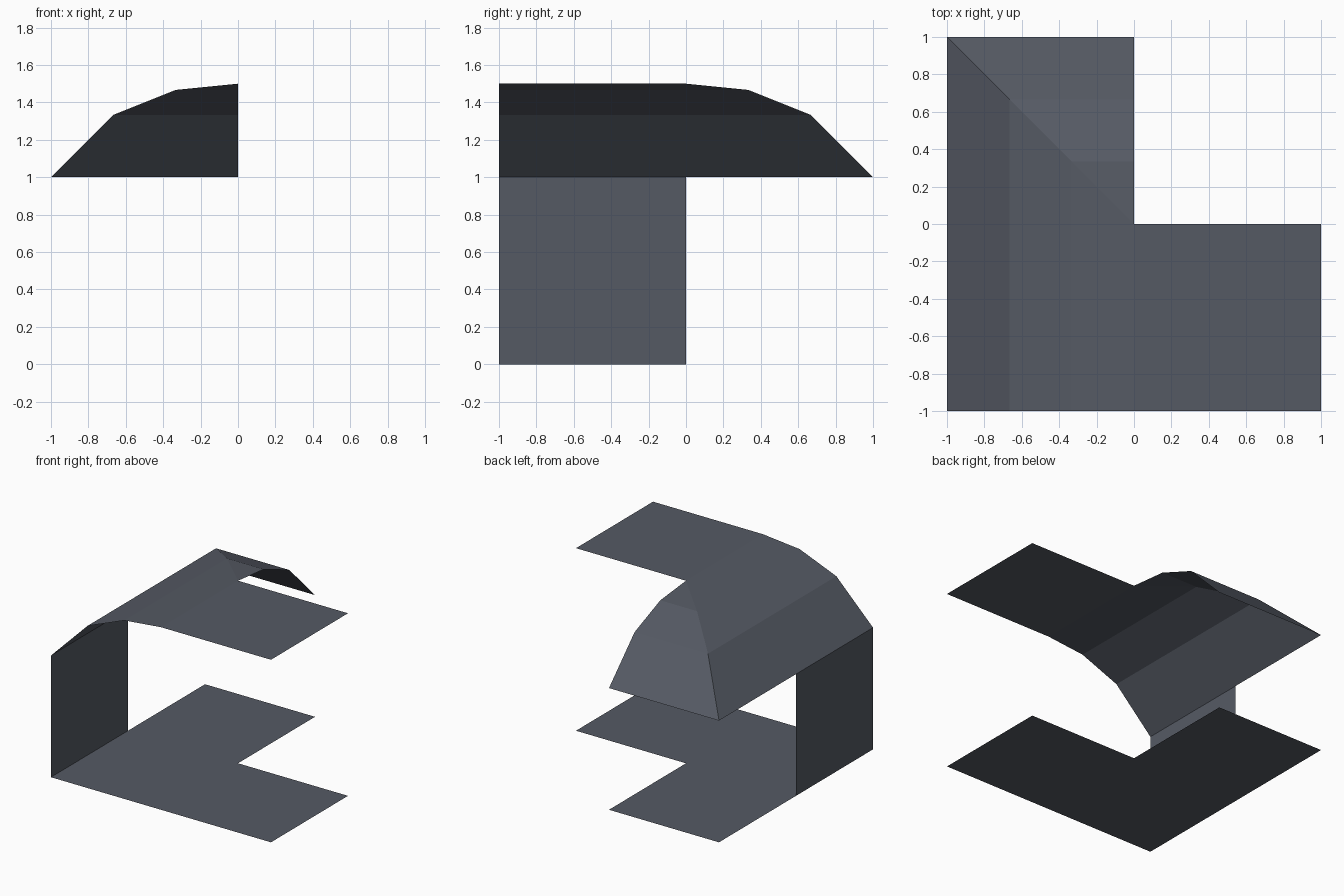
import bpy

if "Cube" in bpy.data.objects:
    bpy.data.objects.remove(bpy.data.objects["Cube"])

# One slate grey for everything
slate = bpy.data.materials.new("slate_grey")
slate.diffuse_color = (0.091, 0.102, 0.127, 1.0)
slate.use_nodes = True
slate.node_tree.nodes["Principled BSDF"].inputs["Base Color"].default_value = slate.diffuse_color


def make_part(name, faces):
    """Build a flat-shaded sheet from a list of polygons, sharing corners."""
    verts, index, polys = [], {}, []
    for face in faces:
        poly = []
        for p in face:
            key = tuple(round(c, 4) for c in p)
            if key not in index:
                index[key] = len(verts)
                verts.append(key)
            poly.append(index[key])
        polys.append(poly)
    mesh = bpy.data.meshes.new(name)
    mesh.from_pydata(verts, [], polys)
    mesh.materials.append(slate)
    obj = bpy.data.objects.new(name, mesh)
    bpy.context.collection.objects.link(obj)
    return obj


def square(x, y, z):
    """Unit square whose low corner is at x, y."""
    return [(x, y, z), (x + 1, y, z), (x + 1, y + 1, z), (x, y + 1, z)]


# L-shaped floor
make_part("floor", [square(-1, -1, 0), square(0, -1, 0), square(-1, 0, 0)])

# Short wall on the left side, facing inwards
make_part("left_wall", [[(-1, -1, 0), (-1, 0, 0), (-1, 0, 1), (-1, -1, 1)]])

# Curved roof: (distance from centre, height), hipped along the back left diagonal
profile = [(1, 1), (2 / 3, 4 / 3), (1 / 3, 1.4667), (0, 1.5)]
left_slope, back_slope = [], []
for (d0, z0), (d1, z1) in zip(profile, profile[1:]):
    left_slope.append([(-d0, -1, z0), (-d1, -1, z1), (-d1, d1, z1), (-d0, d0, z0)])
    back = [(-d0, d0, z0), (-d1, d1, z1), (0, d1, z1), (0, d0, z0)]
    back_slope.append(list(dict.fromkeys(back)))

make_part("roof", left_slope + back_slope + [square(0, -1, 1.5)])
